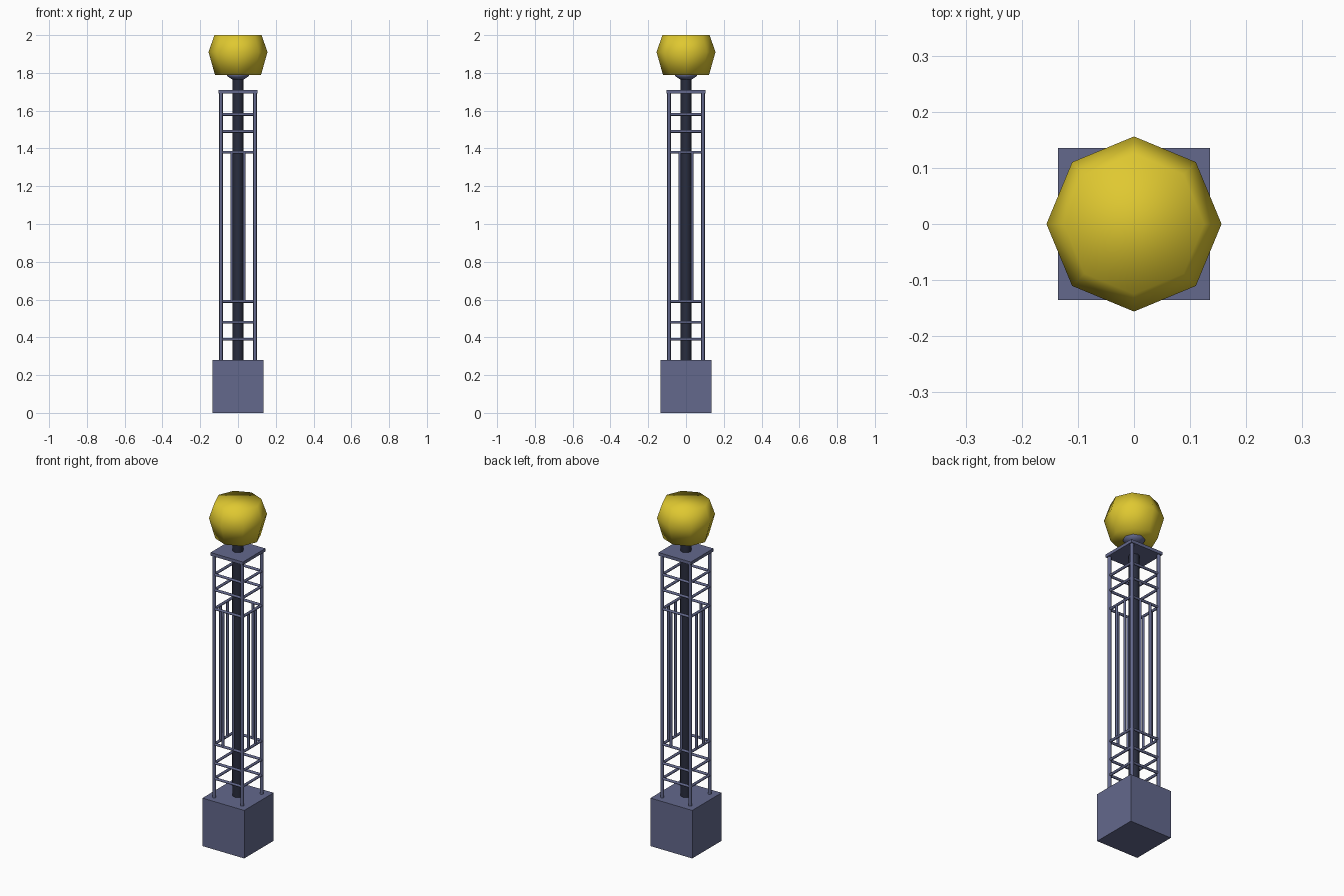
import bpy, math
from mathutils import Vector

if "Cube" in bpy.data.objects:
    bpy.data.objects.remove(bpy.data.objects["Cube"])


def material(name, rgb):
    m = bpy.data.materials.new(name)
    m.diffuse_color = (*rgb, 1)
    m.use_nodes = True
    m.node_tree.nodes["Principled BSDF"].inputs["Base Color"].default_value = m.diffuse_color
    return m


steel = material("blue grey steel", (0.125, 0.14, 0.265))
dark = material("dark blue steel", (0.022, 0.026, 0.048))
yellow = material("yellow lamp", (0.74, 0.58, 0.03))


def box(name, size, center, mat):
    bpy.ops.mesh.primitive_cube_add(size=1, location=center)
    o = bpy.context.object
    o.name = name
    o.scale = size
    bpy.ops.object.transform_apply(location=False, rotation=False, scale=True)
    o.data.materials.append(mat)
    return o


def rod(name, a, b, r, mat, sides=8):
    a, b = Vector(a), Vector(b)
    bpy.ops.mesh.primitive_cylinder_add(vertices=sides, radius=r, depth=(b - a).length,
                                        location=(a + b) / 2)
    o = bpy.context.object
    o.name = name
    o.rotation_euler = (b - a).to_track_quat('Z', 'Y').to_euler()
    o.data.materials.append(mat)
    bpy.ops.object.shade_smooth_by_angle(angle=math.radians(50))
    return o


def lathe(name, profile, sides, mat):
    verts, faces = [], []
    for r, z in profile:
        for i in range(sides):
            t = 2 * math.pi * i / sides
            verts.append((r * math.cos(t), r * math.sin(t), z))
    for k in range(len(profile) - 1):
        for i in range(sides):
            j = (i + 1) % sides
            faces.append((k * sides + i, k * sides + j, (k + 1) * sides + j, (k + 1) * sides + i))
    faces.append(tuple(reversed(range(sides))))
    faces.append(tuple(range((len(profile) - 1) * sides, len(profile) * sides)))
    me = bpy.data.meshes.new(name)
    me.from_pydata(verts, [], faces)
    me.materials.append(mat)
    o = bpy.data.objects.new(name, me)
    bpy.context.collection.objects.link(o)
    for p in me.polygons:
        p.use_smooth = True
    return o


# Base block, top plate and central pole
box("base_block", (0.27, 0.27, 0.28), (0, 0, 0.14), steel)
box("top_plate", (0.208, 0.208, 0.018), (0, 0, 1.70), steel)
rod("central_pole", (0, 0, 0.28), (0, 0, 1.78), 0.029, dark)

# Lamp with its collar
lathe("lamp_collar", [(0.03, 1.765), (0.058, 1.783), (0.058, 1.795)], 8, steel)
lathe("lamp_globe", [(0.122, 1.79), (0.156, 1.91), (0.125, 2.0)], 8, yellow)

# Corner posts
P = 0.09
corners = [(-P, -P), (P, -P), (P, P), (-P, P)]
for x, y in corners:
    rod("corner_post", (x, y, 0.28), (x, y, 1.695), 0.01, steel)

# Cross rungs and slim vertical bars on all four sides
for i in range(4):
    a, b = Vector(corners[i]), Vector(corners[(i + 1) % 4])
    for z in (0.39, 0.48, 0.59, 1.38, 1.49, 1.58):
        rod("cross_rung", (*a, z), (*b, z), 0.0075, steel)
    for s in (-0.033, 0.033):
        p = (a + b) / 2 + (b - a).normalized() * s
        rod("vertical_bar", (*p, 0.59), (*p, 1.38), 0.0075, steel)
